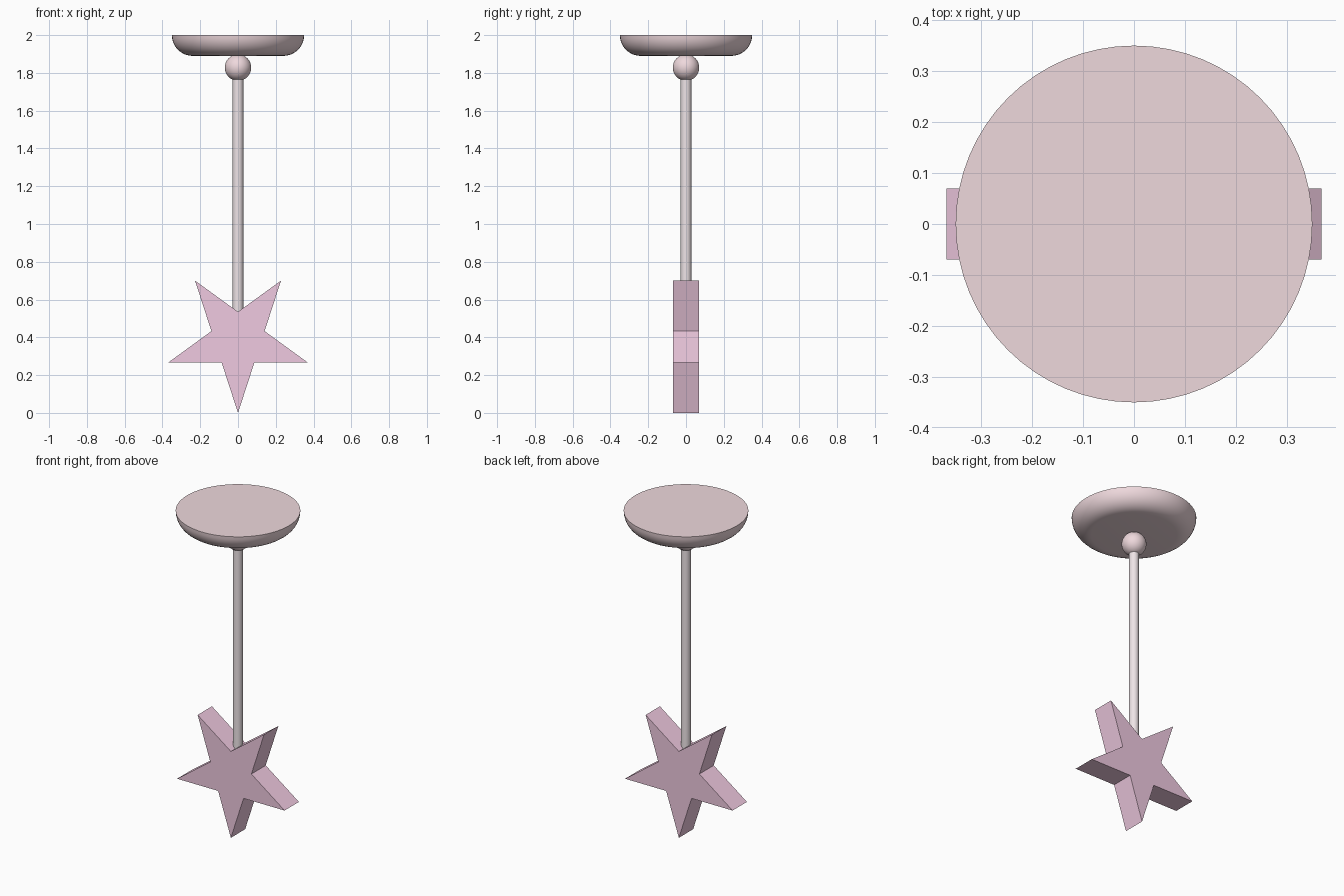
import bpy, bmesh, math

if "Cube" in bpy.data.objects:
    bpy.data.objects.remove(bpy.data.objects["Cube"])


def material(name, rgb):
    m = bpy.data.materials.new(name)
    m.diffuse_color = (*rgb, 1)
    m.use_nodes = True
    m.node_tree.nodes["Principled BSDF"].inputs["Base Color"].default_value = m.diffuse_color
    return m


def finish(bm, name, mat, smooth=True):
    bmesh.ops.recalc_face_normals(bm, faces=bm.faces)
    mesh = bpy.data.meshes.new(name)
    bm.to_mesh(mesh)
    bm.free()
    ob = bpy.data.objects.new(name, mesh)
    bpy.context.collection.objects.link(ob)
    mesh.materials.append(mat)
    if smooth:
        bpy.ops.object.select_all(action='DESELECT')
        ob.select_set(True)
        bpy.context.view_layer.objects.active = ob
        bpy.ops.object.shade_smooth_by_angle(angle=math.radians(35))
    return ob


def lathe(name, profile, mat, steps=64):
    bm = bmesh.new()
    verts = [bm.verts.new((r, 0, z)) for r, z in profile]
    edges = [bm.edges.new(pair) for pair in zip(verts, verts[1:])]
    bmesh.ops.spin(bm, geom=verts + edges, axis=(0, 0, 1), cent=(0, 0, 0),
                   angle=2 * math.tau / 2, steps=steps, use_duplicate=False)
    bmesh.ops.remove_doubles(bm, verts=bm.verts, dist=1e-4)
    return finish(bm, name, mat)


pink = material("pink", (0.86, 0.69, 0.72))
pale = material("pale_pink", (0.86, 0.78, 0.80))
rose = material("rose", (0.87, 0.59, 0.75))

# Ceiling plate: flat top, quarter-round lower edge
arc = [math.radians(a) for a in range(0, 91, 10)]
profile = [(0, 2.0)] + [(0.24 + 0.11 * math.cos(a), 2.0 - 0.11 * math.sin(a)) for a in arc]
lathe("ceiling_plate", profile + [(0, 1.89)], pink)

# Rod running from the plate into the star
lathe("rod", [(0, 2.0), (0.028, 2.0), (0.028, 0.48), (0, 0.48)], pale, 32)

# Ball joint below the plate
bm = bmesh.new()
bmesh.ops.create_uvsphere(bm, u_segments=32, v_segments=16, radius=0.07)
bmesh.ops.translate(bm, verts=bm.verts, vec=(0, 0, 1.828))
finish(bm, "ball_joint", pink)

# Five-pointed star, one point down
bm = bmesh.new()
ring = []
for i in range(10):
    a = -math.pi / 2 + i * math.pi / 5
    r = 0.387 if i % 2 == 0 else 0.148
    ring.append(bm.verts.new((r * math.cos(a), -0.07, 0.387 + r * math.sin(a))))
face = bm.faces.new(ring)
ext = bmesh.ops.extrude_face_region(bm, geom=[face], use_keep_orig=True)
bmesh.ops.translate(bm, vec=(0, 0.14, 0),
                    verts=[g for g in ext["geom"] if isinstance(g, bmesh.types.BMVert)])
finish(bm, "star", rose, smooth=False)
